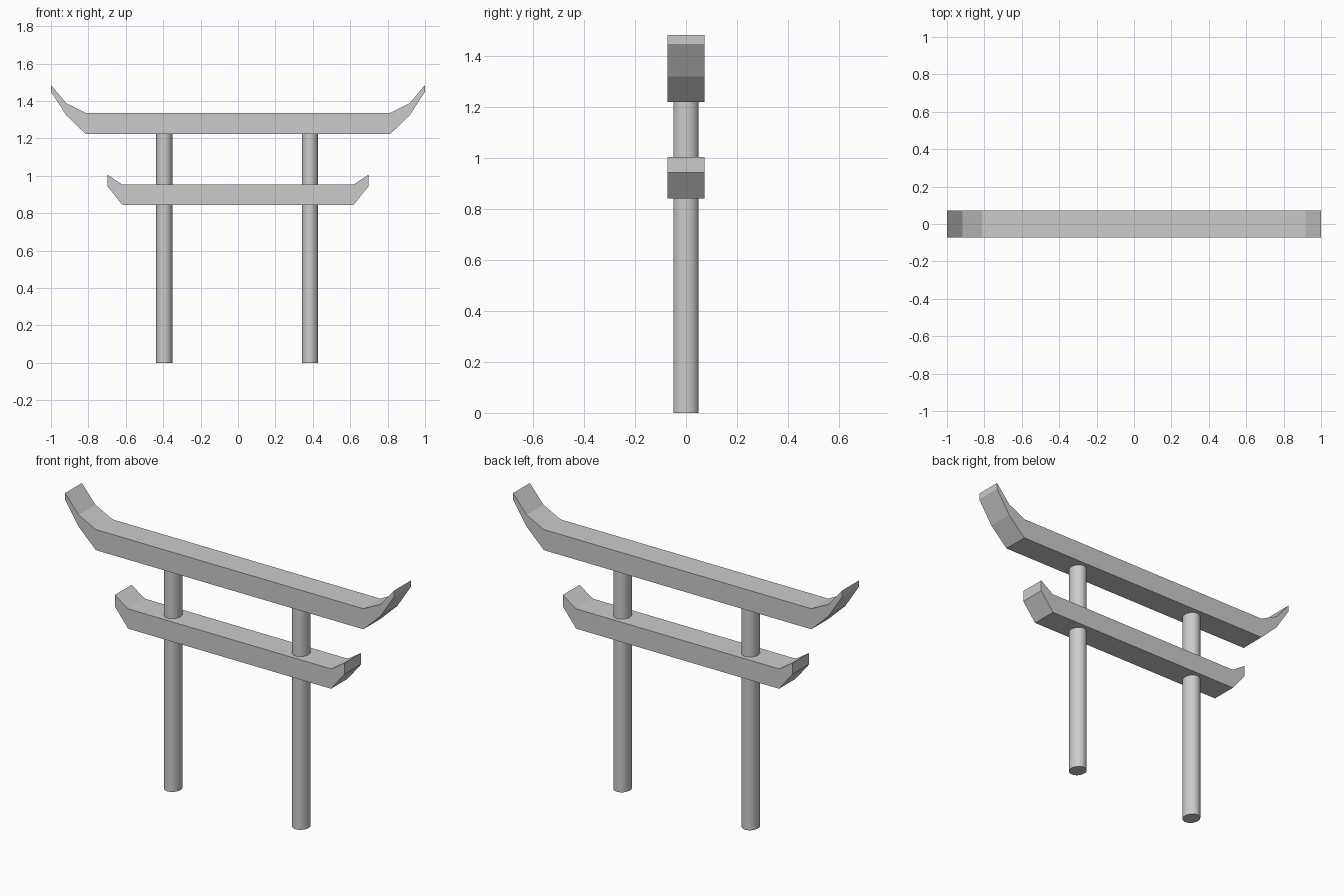
import bpy, bmesh, math

if "Cube" in bpy.data.objects:
    bpy.data.objects.remove(bpy.data.objects["Cube"])

DEPTH = 0.073  # half thickness of both beams


def beam(name, lower, upper):
    """Extrude a mirrored profile; lower/upper list points from the middle outwards."""
    half = lower + upper[::-1]
    outline = half + [(-x, z) for x, z in reversed(half)]
    bm = bmesh.new()
    face = bm.faces.new([bm.verts.new((x, -DEPTH, z)) for x, z in outline])
    out = bmesh.ops.extrude_face_region(bm, geom=[face])
    verts = [g for g in out["geom"] if isinstance(g, bmesh.types.BMVert)]
    bmesh.ops.translate(bm, verts=verts, vec=(0, 2 * DEPTH, 0))
    bmesh.ops.recalc_face_normals(bm, faces=bm.faces)
    mesh = bpy.data.meshes.new(name)
    bm.to_mesh(mesh)
    bm.free()
    obj = bpy.data.objects.new(name, mesh)
    bpy.context.collection.objects.link(obj)
    return obj


def post(name, x, height=1.222):
    bpy.ops.mesh.primitive_cylinder_add(vertices=32, radius=1, depth=height,
                                        location=(x, 0, height / 2))
    obj = bpy.context.object
    obj.name = name
    obj.scale = (0.044, 0.05, 1)
    bpy.ops.object.transform_apply(location=False, rotation=False, scale=True)
    bpy.ops.object.shade_smooth_by_angle(angle=math.radians(40))


# Top beam with two-step upswept ends
beam("top_beam",
     [(0.813, 1.222), (0.917, 1.322), (1.0, 1.45)],
     [(0.813, 1.335), (0.917, 1.387), (1.0, 1.485)])

# Lower tie beam with single-step upswept ends
beam("tie_beam",
     [(0.617, 0.843), (0.698, 0.944)],
     [(0.617, 0.952), (0.698, 1.006)])

# Two round posts
post("left_post", -0.394)
post("right_post", 0.385)
